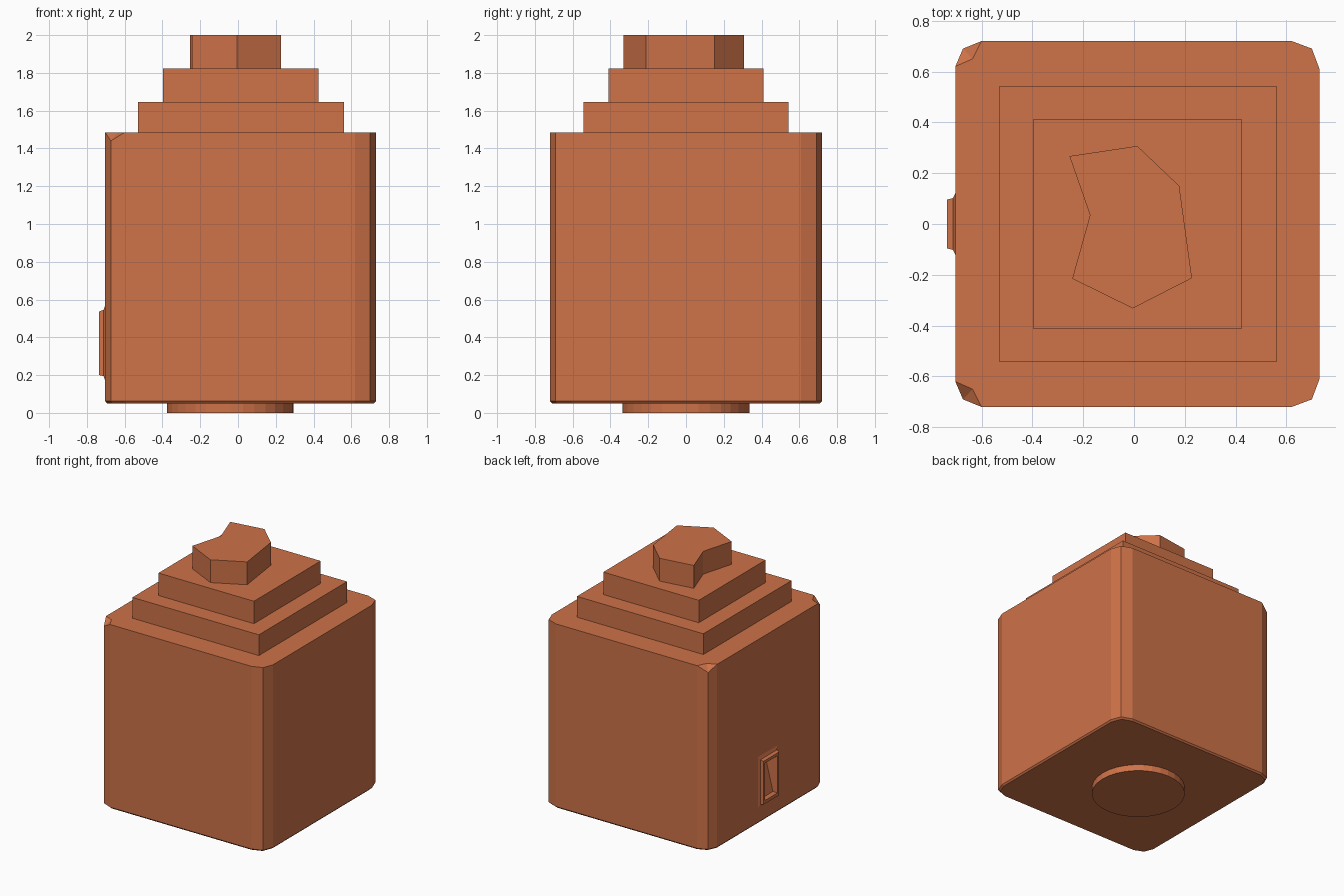
import bpy, bmesh, math

if "Cube" in bpy.data.objects:
    bpy.data.objects.remove(bpy.data.objects["Cube"])

mat = bpy.data.materials.new("terracotta")
mat.diffuse_color = (0.62, 0.17, 0.065, 1)
mat.use_nodes = True
mat.node_tree.nodes["Principled BSDF"].inputs["Base Color"].default_value = mat.diffuse_color


def loft(name, rings):
    """Closed solid skinned through rings with equal point counts."""
    bm = bmesh.new()
    loops = [[bm.verts.new(p) for p in ring] for ring in rings]
    for a, b in zip(loops, loops[1:]):
        for i in range(len(a)):
            j = (i + 1) % len(a)
            bm.faces.new((a[i], a[j], b[j], b[i]))
    bm.faces.new(loops[0][::-1])
    bm.faces.new(loops[-1])
    bmesh.ops.remove_doubles(bm, verts=bm.verts[:], dist=1e-5)
    bmesh.ops.recalc_face_normals(bm, faces=bm.faces[:])
    mesh = bpy.data.meshes.new(name)
    bm.to_mesh(mesh)
    bm.free()
    mesh.materials.append(mat)
    ob = bpy.data.objects.new(name, mesh)
    bpy.context.collection.objects.link(ob)
    return ob


def prism(name, outline, z0, z1):
    return loft(name, [[(x, y, z) for x, y in outline] for z in (z0, z1)])


def rect(x0, x1, y):
    return [(x0, -y), (x1, -y), (x1, y), (x0, y)]


# Body: box with two-facet upright corners, clipped top corners on the left
half = [(0.73, 0.61), (0.70, 0.69), (0.62, 0.72),
        (-0.60, 0.72), (-0.673, 0.69), (-0.703, 0.62)]
outline = half + [(x, -y) for x, y in reversed(half)]
clipped = (4, 7)
bottom = [(x * 0.985, y * 0.985, 0.05) for x, y in outline]
lower = [(x, y, 0.062) for x, y in outline]
upper = [(x, y, 1.44 if i in clipped else 1.485) for i, (x, y) in enumerate(outline)]
cap = [(-0.635, math.copysign(0.65, y), 1.485) if i in clipped else (x, y, 1.485)
       for i, (x, y) in enumerate(outline)]
body = loft("body", [bottom, lower, upper, cap])

# Round foot
disc = [(-0.04 + 0.335 * math.cos(a), 0.335 * math.sin(a))
        for a in (2 * math.pi * i / 32 for i in range(32))]
prism("foot", disc, 0, 0.055)

# Stepped roof and irregular top block
prism("lower_step", rect(-0.53, 0.56, 0.543), 1.48, 1.647)
prism("upper_step", rect(-0.398, 0.425, 0.411), 1.64, 1.822)
prism("top_block", [(-0.254, 0.267), (-0.173, 0.035), (-0.243, -0.215), (-0.005, -0.332),
                    (0.228, -0.213), (0.178, 0.15), (0.013, 0.307)], 1.815, 2.0)

# Raised hatch frame on the left side
frame = loft("hatch_frame", [
    [(x, -y, z0), (x, y, z0), (x, y, z1), (x, -y, z1)]
    for x, y, z0, z1 in [(-0.69, 0.12, 0.17, 0.57), (-0.703, 0.12, 0.17, 0.57),
                         (-0.712, 0.102, 0.195, 0.545), (-0.735, 0.096, 0.20, 0.537)]])

# Sloping recess cut through the frame into the body
wedge = [(-0.78, 0.225), (-0.695, 0.225), (-0.62, 0.515), (-0.78, 0.515)]
cutter = loft("hatch_cutter", [[(x, y, z) for x, z in wedge] for y in (-0.078, 0.078)])
cutter.hide_render = True
for ob in (body, frame):
    mod = ob.modifiers.new("recess", 'BOOLEAN')
    mod.operation = 'DIFFERENCE'
    mod.solver = 'EXACT'
    mod.object = cutter
    bpy.context.view_layer.objects.active = ob
    bpy.ops.object.modifier_apply(modifier=mod.name)
bpy.data.objects.remove(cutter)
